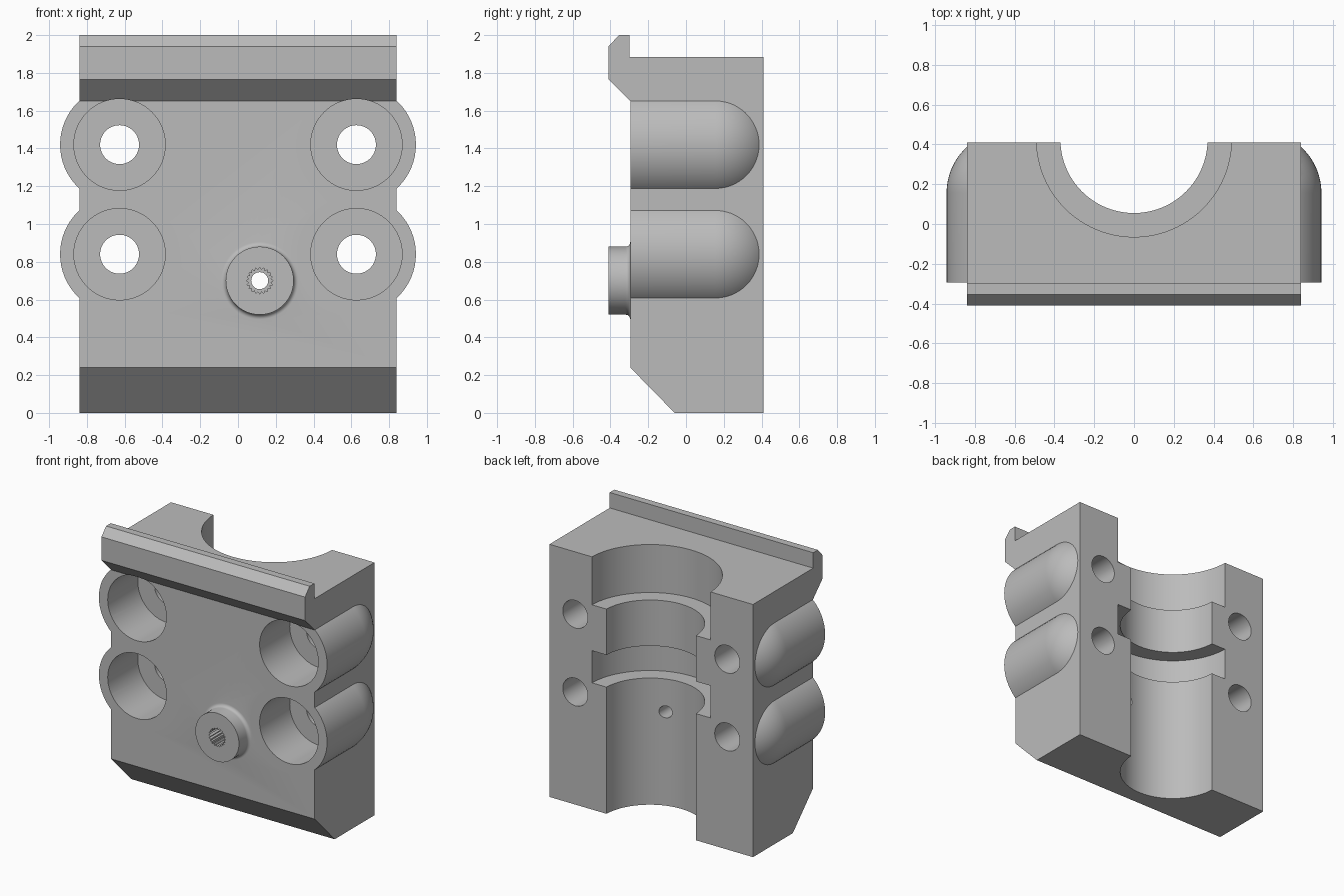
import bpy, bmesh
from math import sin, cos, pi, radians
from mathutils import Matrix, Vector

cube = bpy.data.objects.get("Cube")
if cube:
    bpy.data.objects.remove(cube, do_unlink=True)

WIDTH, FRONT, BACK = 1.68, -0.295, 0.41
BOLTS = [(sx * 0.627, z) for sx in (-1, 1) for z in (0.84, 1.42)]
NIPPLE = (0.115, 0.70)

grey = bpy.data.materials.new("plain_grey")
grey.use_nodes = True
colour = (0.5, 0.5, 0.5, 1)
grey.diffuse_color = colour
grey.node_tree.nodes["Principled BSDF"].inputs["Base Color"].default_value = colour


def finish(name, bm):
    bmesh.ops.recalc_face_normals(bm, faces=bm.faces)
    mesh = bpy.data.meshes.new(name)
    bm.to_mesh(mesh)
    bm.free()
    mesh.materials.append(grey)
    obj = bpy.data.objects.new(name, mesh)
    bpy.context.collection.objects.link(obj)
    return obj


def prism(name, points, offset):
    """Extrude a closed outline of 3D points."""
    bm = bmesh.new()
    face = bm.faces.new([bm.verts.new(p) for p in points])
    out = bmesh.ops.extrude_face_region(bm, geom=[face])
    verts = [g for g in out["geom"] if isinstance(g, bmesh.types.BMVert)]
    bmesh.ops.translate(bm, vec=offset, verts=verts)
    return finish(name, bm)


def lathe(name, profile, centre, upright=False, steps=64):
    """Solid of revolution from (radius, position) pairs, along y or along z."""
    bm = bmesh.new()
    rings = [[bm.verts.new((r * cos(2 * pi * i / steps), r * sin(2 * pi * i / steps), h))
              for i in range(steps)] for r, h in profile]
    for a, b in zip(rings, rings[1:]):
        for i in range(steps):
            j = (i + 1) % steps
            bm.faces.new((a[i], a[j], b[j], b[i]))
    bm.faces.new(rings[0])
    bm.faces.new(rings[-1])
    if not upright:
        bm.transform(Matrix.Rotation(-pi / 2, 4, "X"))
    bm.transform(Matrix.Translation(centre))
    return finish(name, bm)


def combine(target, tool, operation):
    mod = target.modifiers.new(tool.name, "BOOLEAN")
    mod.operation, mod.solver, mod.object = operation, "EXACT", tool
    tool.hide_render = True
    bpy.context.view_layer.objects.active = target
    bpy.ops.object.modifier_apply(modifier=mod.name)
    bpy.data.objects.remove(tool, do_unlink=True)


# Main block with the front lip and the lower chamfer
outline = [(-0.06, 0), (BACK, 0), (BACK, 1.885), (-0.30, 1.885), (-0.30, 2.0),
           (-0.355, 2.0), (-0.41, 1.94), (-0.41, 1.765), (FRONT, 1.65), (FRONT, 0.24)]
block = prism("clamp_block", [(-WIDTH / 2, y, z) for y, z in outline], Vector((WIDTH, 0, 0)))

# Round-ended bolt bosses
R = 0.315
dome = [(R * cos(radians(a)), 0.155 + R * sin(radians(a))) for a in range(0, 52, 3)]
for x, z in BOLTS:
    combine(block, lathe("bolt_boss", [(R, FRONT)] + dome, (x, 0, z)), "UNION")

# Front nipple with a filleted foot
fillet = [(0.205 - 0.025 * sin(radians(a)), FRONT - 0.025 + 0.025 * cos(radians(a)))
          for a in range(90, -1, -15)]
nipple = lathe("nipple", [(0.18, -0.41)] + fillet + [(0.205, -0.2)],
               (NIPPLE[0], 0, NIPPLE[1]))
combine(block, nipple, "UNION")

# Stepped half bore through the back
SMALL, LARGE = 0.37, 0.49
bore = [(SMALL, -0.1), (SMALL, 0.945), (LARGE, 0.945), (LARGE, 1.185),
        (SMALL, 1.185), (SMALL, 1.527), (LARGE, 1.527), (LARGE, 2.1)]
combine(block, lathe("bore_cutter", bore, (0, 0.425, 0), upright=True, steps=96), "DIFFERENCE")

# Counterbored bolt holes
for x, z in BOLTS:
    hole = [(0.242, -0.6), (0.242, 0.06), (0.103, 0.06), (0.103, 0.6)]
    combine(block, lathe("bolt_cutter", hole, (x, 0, z)), "DIFFERENCE")

# Fluted nipple socket and the narrow duct into the bore
flutes = 20
star = []
for i in range(flutes * 2):
    r, a = (0.07, 0.058)[i % 2], pi * i / flutes
    star.append((NIPPLE[0] + r * cos(a), -0.5, NIPPLE[1] + r * sin(a)))
combine(block, prism("socket_cutter", star, Vector((0, 0.3, 0))), "DIFFERENCE")
duct = lathe("duct_cutter", [(0.045, -0.5), (0.045, 0.3)], (NIPPLE[0], 0, NIPPLE[1]), steps=32)
combine(block, duct, "DIFFERENCE")

# Smooth the round walls, keep the machined edges crisp
bpy.ops.object.select_all(action="DESELECT")
block.select_set(True)
bpy.context.view_layer.objects.active = block
bpy.ops.object.shade_smooth_by_angle(angle=radians(25))
